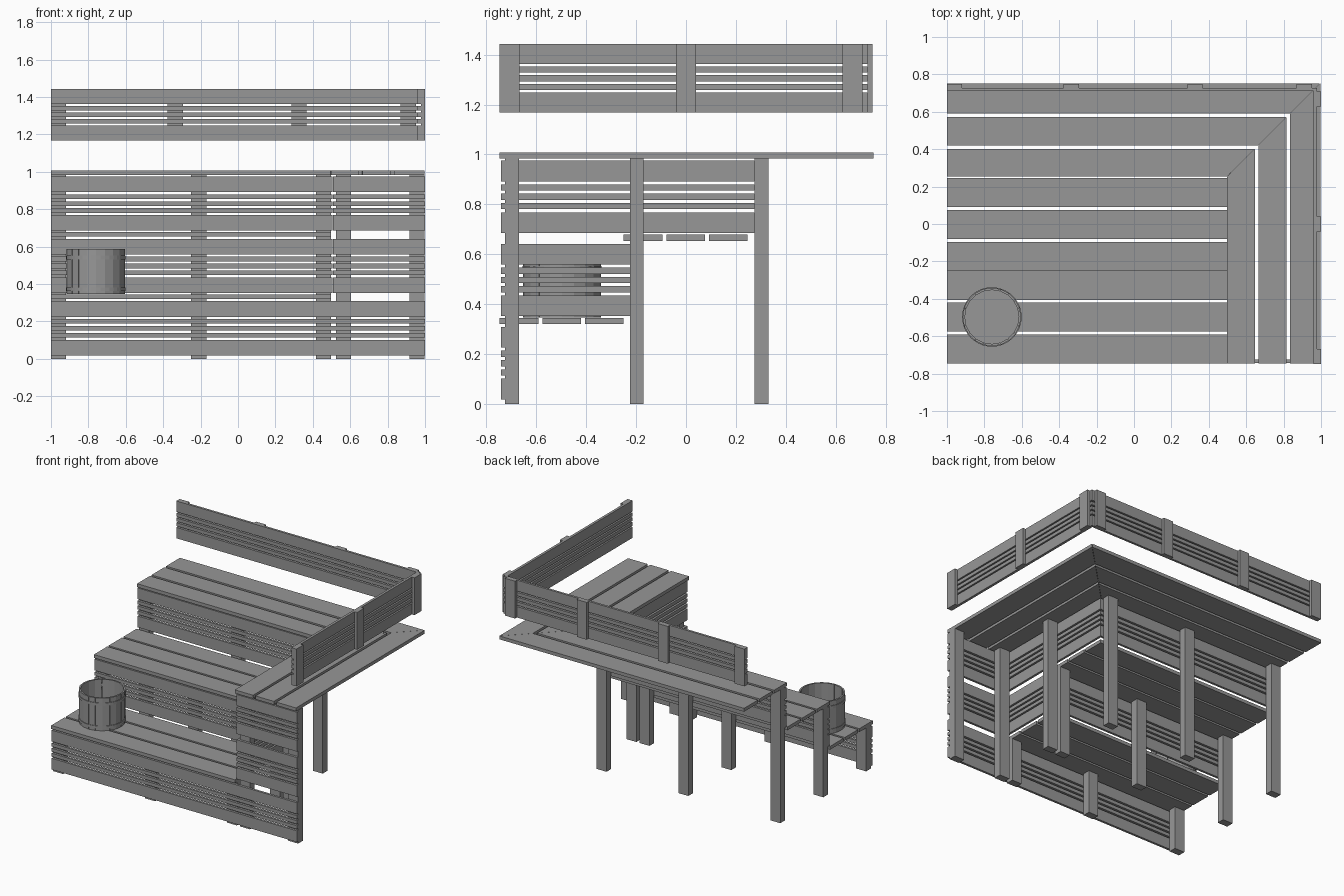
import bpy, bmesh, math

if "Cube" in bpy.data.objects:
    bpy.data.objects.remove(bpy.data.objects["Cube"])

# Dark grey wood
wood = bpy.data.materials.new("dark_wood")
wood.diffuse_color = (0.31, 0.31, 0.31, 1)
wood.use_nodes = True
wood.node_tree.nodes["Principled BSDF"].inputs["Base Color"].default_value = wood.diffuse_color


def prism(name, pts, z0, z1):
    """Extrude a flat counter-clockwise outline from z0 to z1."""
    bm = bmesh.new()
    lo = [bm.verts.new((x, y, z0)) for x, y in pts]
    hi = [bm.verts.new((x, y, z1)) for x, y in pts]
    n = len(pts)
    bm.faces.new(lo[::-1])
    bm.faces.new(hi)
    for i in range(n):
        j = (i + 1) % n
        bm.faces.new((lo[i], lo[j], hi[j], hi[i]))
    me = bpy.data.meshes.new(name)
    bm.to_mesh(me)
    bm.free()
    me.materials.append(wood)
    ob = bpy.data.objects.new(name, me)
    bpy.context.collection.objects.link(ob)
    return ob


def box(name, x0, x1, y0, y1, z0, z1):
    return prism(name, [(x0, y0), (x1, y0), (x1, y1), (x0, y1)], z0, z1)


def slats(name, x0, x1, y0, y1, z0, z1, wide=0.083, thin=0.025):
    """Panel: wide board, three thin slats, wide board."""
    gap = (z1 - z0 - 2 * wide - 3 * thin) / 4
    z = z0
    for h in (wide, thin, thin, thin, wide):
        box(name, x0, x1, y0, y1, z, z + h)
        z += h + gap


def ring(name, cx, cy, r0, r1, z0, z1, a0, a1, steps):
    """Arc segment of a tube wall."""
    angs = [a0 + (a1 - a0) * i / steps for i in range(steps + 1)]
    pts = [(cx + r1 * math.cos(a), cy + r1 * math.sin(a)) for a in angs]
    pts += [(cx + r0 * math.cos(a), cy + r0 * math.sin(a)) for a in angs[::-1]]
    return prism(name, pts, z0, z1)


T = 0.025
G = 0.002  # hairline joint at the mitre
# Top bench: L-shaped boards mitred at the corner
for a, b in ((0.0, 0.149), (0.168, 0.318), (0.338, 0.499)):
    xa, xb, ya, yb = 0.497 + a, 0.497 + b, 0.253 + a, 0.253 + b
    prism("top_seat_board", [(-1, ya), (xa - G, ya), (xb - G, yb), (-1, yb)], 0.983, 0.983 + T)
    prism("side_seat_board", [(xa, -0.747), (xb, -0.747), (xb, yb), (xa, ya)], 0.983, 0.983 + T)

# Middle and lower bench boards
for y0, z in ((-0.25, 0.653), (-0.747, 0.32)):
    for k in range(3):
        y = y0 + k * 0.171
        box("step_seat_board", -1, 0.498, y, y + 0.155, z, z + T)

# Legs of the three steps
for y, h in ((-0.725, 0.32), (-0.225, 0.653), (0.275, 0.983)):
    for x in (-1, -0.25, 0.417):
        box("step_leg", x, x + 0.081, y, y + 0.055, 0, h)

# Legs of the side bench
for x, y in ((0.524, -0.725), (0.524, -0.225), (0.917, -0.725)):
    box("side_leg", x, x + 0.081, y, y + 0.055, 0, 0.983)

# Slatted risers under the steps
slats("lower_riser", -1, 1, -0.742, -0.725, 0.018, 0.308)
slats("middle_riser", -1, 0.504, -0.242, -0.225, 0.352, 0.641)
slats("upper_riser", -1, 0.504, 0.258, 0.275, 0.685, 0.975)

# Slatted panels of the side bench
for z0, z1, yend in ((0.352, 0.641, -0.225), (0.685, 0.975, 0.275)):
    slats("side_bench_front", 0.507, 1, -0.742, -0.725, z0, z1)
    slats("side_bench_panel", 0.507, 0.524, -0.725, yend, z0, z1)

# Backrests with their battens
slats("rear_backrest", -1, 0.978, 0.71, 0.727, 1.168, 1.443, 0.08)
for x in (-1, -0.376, 0.286, 0.87):
    box("rear_batten", x, x + 0.081, 0.727, 0.748, 1.168, 1.443)
slats("side_backrest", 0.959, 0.978, -0.748, 0.71, 1.168, 1.443, 0.08)
for y in (-0.748, -0.041, 0.627):
    box("side_batten", 0.978, 1.0, y, y + 0.081, 1.168, 1.443)

# Wooden bucket: staves, hoops and floor
CX, CY, N = -0.76, -0.497, 20
for i in range(N):
    a = 2 * math.pi * (i + 0.5) / N
    d = math.pi / N * 0.985
    ring("bucket_stave", CX, CY, 0.144, 0.156, 0.346, 0.587, a - d, a + d, 1)
for z in (0.362, 0.532):
    for i in range(2):
        ring("bucket_hoop", CX, CY, 0.153, 0.159, z, z + 0.02, math.pi * i, math.pi * (i + 1), 20)
prism("bucket_floor", [(CX + 0.148 * math.cos(2 * math.pi * i / 40),
                        CY + 0.148 * math.sin(2 * math.pi * i / 40)) for i in range(40)], 0.352, 0.366)
